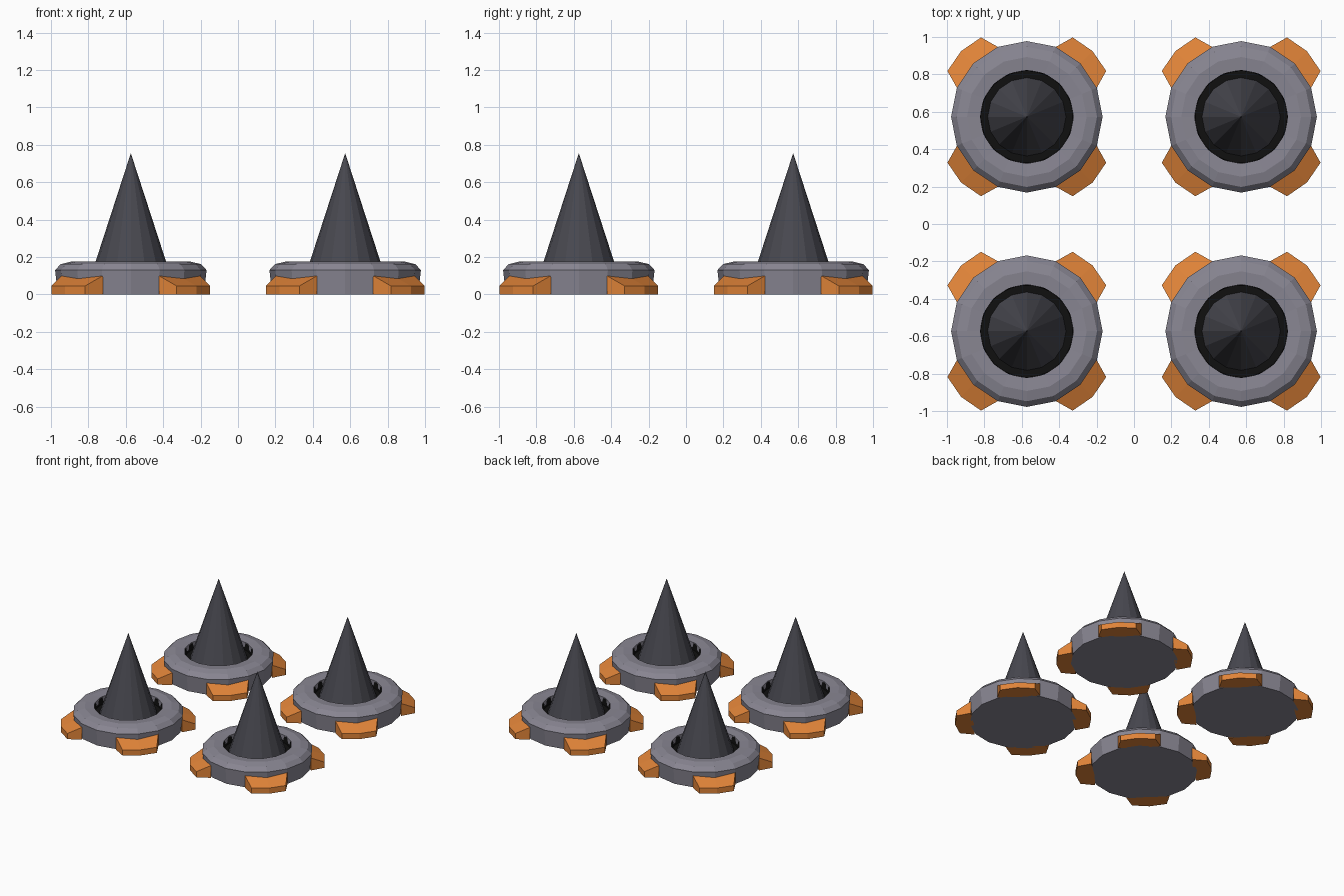
import bpy, bmesh
from math import sin, cos, radians, tau

cube = bpy.data.objects.get("Cube")
if cube:
    bpy.data.objects.remove(cube, do_unlink=True)


def material(name, rgb):
    m = bpy.data.materials.new(name)
    m.use_nodes = True
    m.diffuse_color = (*rgb, 1)
    m.node_tree.nodes["Principled BSDF"].inputs["Base Color"].default_value = (*rgb, 1)
    return m


GREY = material("warm grey", (0.25, 0.24, 0.29))
DARK = material("dark slate", (0.065, 0.065, 0.08))
BLACK = material("black", (0.005, 0.005, 0.005))
ORANGE = material("orange", (0.75, 0.23, 0.04))


def finish(name, bm, mat):
    bmesh.ops.remove_doubles(bm, verts=bm.verts[:], dist=1e-5)
    bmesh.ops.recalc_face_normals(bm, faces=bm.faces[:])
    me = bpy.data.meshes.new(name)
    bm.to_mesh(me)
    bm.free()
    me.materials.append(mat)
    return me


def lathe(name, profile, sides, mat):
    """Spin an (r, z) profile that starts and ends on the axis."""
    bm = bmesh.new()
    vs = [bm.verts.new((r, 0, z)) for r, z in profile]
    es = [bm.edges.new(p) for p in zip(vs, vs[1:])]
    bmesh.ops.spin(bm, geom=vs + es, cent=(0, 0, 0), axis=(0, 0, 1),
                   angle=tau, steps=sides, use_merge=True)
    return finish(name, bm, mat)


def clip_mesh():
    """Sloped foot around angle zero: wide at the ring, narrower outside."""
    bm = bmesh.new()
    outline = [(0.40, -23, 0.1), (0.49, -15, 0.045), (0.497, 0, 0.045),
               (0.49, 15, 0.045), (0.40, 23, 0.1), (0.36, 0, 0.1)]
    ring = [(r * cos(radians(a)), r * sin(radians(a)), z) for r, a, z in outline]
    low = [bm.verts.new((x, y, 0)) for x, y, z in ring]
    top = [bm.verts.new(p) for p in ring]
    n = len(ring)
    for i in range(n):
        j = (i + 1) % n
        bm.faces.new((low[i], low[j], top[j], top[i]))
    bm.faces.new(low)
    # sloping top, one panel each side of the middle
    bm.faces.new((top[0], top[1], top[2], top[5]))
    bm.faces.new((top[2], top[3], top[4], top[5]))
    return finish("clip", bm, ORANGE)


base = lathe("base_ring", [(0, 0), (0.39, 0), (0.405, 0.13), (0.375, 0.162),
                           (0.32, 0.175), (0.25, 0.17), (0.25, 0.11), (0, 0.11)],
             16, GREY)
liner = lathe("socket_liner", [(0, 0.111), (0.245, 0.111), (0.247, 0.162),
                               (0.251, 0.162), (0.251, 0.105), (0, 0.105)], 48, BLACK)
spike = lathe("spike", [(0, 0.10), (0.213, 0.10), (0, 0.755)], 16, DARK)
clip = clip_mesh()


def place(name, mesh, x, y, turn=0):
    ob = bpy.data.objects.new(name, mesh)
    ob.location = (x, y, 0)
    ob.rotation_euler.z = radians(turn)
    bpy.context.collection.objects.link(ob)


# four identical spiked studs in a square
for sx, side in ((-1, "right"), (1, "left")):
    for sy, end in ((-1, "front"), (1, "back")):
        x, y, tag = sx * 0.573, sy * 0.573, f"{end}_{side}"
        place(f"base_ring_{tag}", base, x, y)
        place(f"socket_liner_{tag}", liner, x, y)
        place(f"spike_{tag}", spike, x, y)
        for k in range(4):
            place(f"clip_{tag}_{k + 1}", clip, x, y, 45 + 90 * k)
